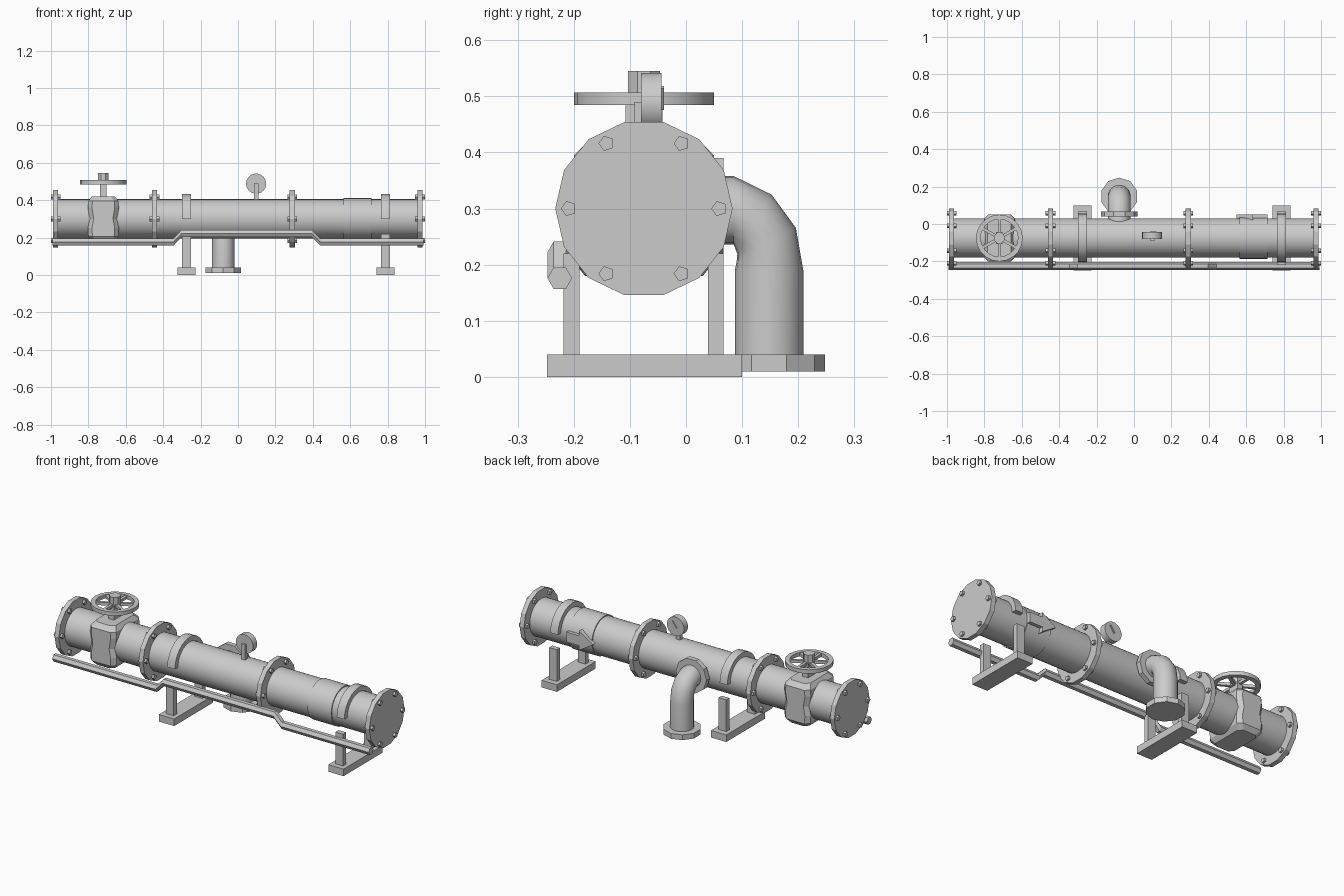
import bpy, bmesh
from math import sin, cos, pi, radians
from mathutils import Vector

cube = bpy.data.objects.get("Cube")
if cube:
    bpy.data.objects.remove(cube)

grey = bpy.data.materials.new("plain_grey")
grey.use_nodes = True
tone = (0.6, 0.6, 0.6, 1)
grey.diffuse_color = tone
grey.node_tree.nodes["Principled BSDF"].inputs["Base Color"].default_value = tone

X, Y, Z = Vector((1, 0, 0)), Vector((0, 1, 0)), Vector((0, 0, 1))
FRAMES = {"x": (Y, Z, X), "y": (X, Z, Y), "z": (X, Y, Z)}
PIPE_Y, PIPE_Z, PIPE_R = -0.075, 0.30, 0.105


def loft(name, rings, closed=False, smooth=False):
    """Skin a list of point rings; cap the ends unless the rings form a loop."""
    bm = bmesh.new()
    rows = [[bm.verts.new(p) for p in ring] for ring in rings]
    pairs = list(zip(rows, rows[1:])) + ([(rows[-1], rows[0])] if closed else [])
    n = len(rows[0])
    for a, b in pairs:
        for i in range(n):
            j = (i + 1) % n
            bm.faces.new((a[i], a[j], b[j], b[i]))
    if not closed:
        bm.faces.new(rows[0])
        bm.faces.new(rows[-1])
    bmesh.ops.recalc_face_normals(bm, faces=bm.faces)
    mesh = bpy.data.meshes.new(name)
    bm.to_mesh(mesh)
    bm.free()
    mesh.materials.append(grey)
    if smooth:
        mesh.shade_smooth()
        mesh.set_sharp_from_angle(angle=radians(35))
    obj = bpy.data.objects.new(name, mesh)
    bpy.context.scene.collection.objects.link(obj)
    return obj


def circle(centre, u, v, r, n, phase=0.0):
    c = Vector(centre)
    return [c + r * (cos(phase + 2 * pi * i / n) * u + sin(phase + 2 * pi * i / n) * v)
            for i in range(n)]


def rod(name, centre, axis, r, length, n, phase=0.0, smooth=False):
    u, v, w = FRAMES[axis]
    c = Vector(centre)
    return loft(name, [circle(c + s * length / 2 * w, u, v, r, n, phase) for s in (-1, 1)],
                smooth=smooth)


def box(name, x0, x1, y0, y1, z0, z1):
    return loft(name, [[(x0, y0, z), (x1, y0, z), (x1, y1, z), (x0, y1, z)] for z in (z0, z1)])


# Main pipe and label band
rod("main_pipe", (0, PIPE_Y, PIPE_Z), "x", PIPE_R, 1.94, 32, smooth=True)
rod("label_band", (0.64, PIPE_Y, PIPE_Z), "x", 0.111, 0.15, 32, smooth=True)

# Bolted flanges
for k, x in enumerate((-0.975, -0.447, 0.29, 0.973)):
    rod(f"flange_{k}", (x, PIPE_Y, PIPE_Z), "x", 0.158, 0.027, 14)
    for i in range(6):
        a = i * pi / 3
        rod(f"flange_{k}_bolt_{i}", (x, PIPE_Y + 0.134 * cos(a), PIPE_Z + 0.134 * sin(a)),
            "x", 0.014, 0.052, 5, phase=pi)

# Supports: foot, two posts and a half-round strap
for side, x in (("right", -0.275), ("left", 0.788)):
    box(f"{side}_foot", x - 0.048, x + 0.048, -0.248, 0.1, 0, 0.04)
    box(f"{side}_front_post", x - 0.024, x + 0.024, -0.218, -0.19, 0.04, 0.22)
    box(f"{side}_back_post", x - 0.024, x + 0.024, 0.039, 0.067, 0.04, 0.22)
    arc = []
    for i in range(13):
        a = pi * i / 12
        arc.append([(x + dx, PIPE_Y + r * cos(a), PIPE_Z + r * sin(a))
                    for dx, r in ((-0.024, 0.1), (0.024, 0.1), (0.024, 0.132), (-0.024, 0.132))])
    loft(f"{side}_strap", arc, smooth=True)

# Hexagonal conduit along the front, stepped up in the middle
path = ((-0.993, 0.176), (-0.345, 0.176), (-0.302, 0.222),
        (0.395, 0.222), (0.44, 0.176), (0.993, 0.176))
loft("front_conduit", [circle((x, -0.225, z), Y, Z, 0.022, 6) for x, z in path])

# Valve body: chamfered block with a slight waist
VX, CH = -0.72, 0.022
rings = []
for z, hx, hy in ((0.18, 0.06, 0.105), (0.205, 0.08, 0.125), (0.25, 0.083, 0.125),
                  (0.30, 0.073, 0.125), (0.36, 0.083, 0.125), (0.395, 0.08, 0.125),
                  (0.42, 0.062, 0.1)):
    corners = ((hx, hy - CH), (hx - CH, hy), (CH - hx, hy), (-hx, hy - CH),
               (-hx, CH - hy), (CH - hx, -hy), (hx - CH, -hy), (hx, CH - hy))
    rings.append([(VX + dx, PIPE_Y + dy, z) for dx, dy in corners])
loft("valve_body", rings)

# Valve stem and handwheel
box("valve_yoke", VX - 0.017, VX + 0.017, PIPE_Y - 0.033, PIPE_Y + 0.033, 0.41, 0.5)
rod("handwheel_hub", (VX, PIPE_Y, 0.515), "z", 0.031, 0.06, 8, phase=pi / 8)
loft("handwheel_rim", [circle((VX, PIPE_Y, z), X, Y, r, 20)
                       for r, z in ((0.125, 0.485), (0.125, 0.507), (0.1, 0.507), (0.1, 0.485))],
     closed=True, smooth=True)
for i in range(6):
    a = i * pi / 3 + pi / 6
    spoke = box(f"handwheel_spoke_{i}", 0.02, 0.108, -0.008, 0.008, -0.008, 0.008)
    spoke.location = (VX, PIPE_Y, 0.496)
    spoke.rotation_euler.z = a

# Pressure gauge, dial facing the back
GX, GZ = 0.097, 0.488
box("gauge_stem", GX - 0.012, GX + 0.012, -0.092, -0.068, 0.4, 0.49)
rod("gauge_case", (GX, -0.062, GZ), "y", 0.054, 0.036, 18, smooth=True)
needle = box("gauge_needle", -0.004, 0.004, -0.003, 0.003, -0.012, 0.034)
needle.location = (GX, -0.042, GZ)
needle.rotation_euler.y = radians(35)

# Outlet elbow with wall collar and foot flange
OX, OY = -0.079, 0.148
rod("outlet_collar", (OX, 0.053, PIPE_Z - 0.002), "y", 0.097, 0.028, 10)
bend = ((0.0, 0.297, 0), (0.085, 0.297, 0), (0.122, 0.272, 30),
        (0.143, 0.235, 60), (OY, 0.19, 90), (OY, 0.02, 90))
loft("outlet_elbow", [circle((OX, y, z), X, sin(radians(a)) * Y + cos(radians(a)) * Z, 0.061, 20)
                      for y, z, a in bend], smooth=True)
rod("outlet_flange", (OX, OY, 0.025), "z", 0.1, 0.03, 10, phase=pi / 2)

# Flow arrow plate on the back
outline = ((0.715, 0.028), (0.635, 0.028), (0.635, 0.055), (0.548, 0),
           (0.635, -0.055), (0.635, -0.028), (0.715, -0.028))
loft("flow_arrow", [[(x, y, PIPE_Z + z) for x, z in outline] for y in (0.02, 0.052)])
